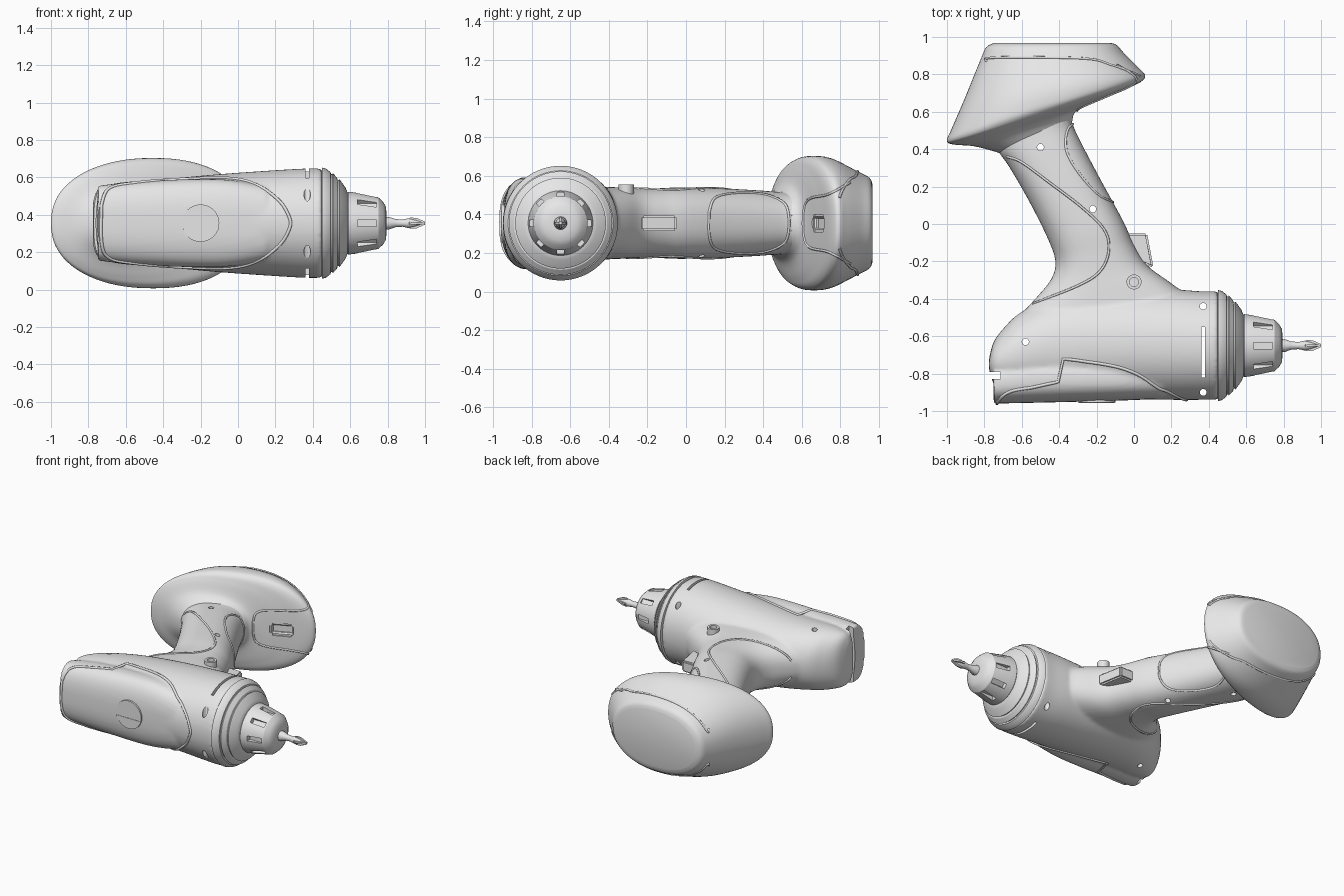
import bpy, bmesh, math
from mathutils import Vector, Matrix

cube = bpy.data.objects.get("Cube")
if cube:
    bpy.data.objects.remove(cube, do_unlink=True)

MID = 0.355      # height of the symmetry plane
AXIS = -0.65     # y of the barrel axis

grey = bpy.data.materials.new("plain_grey")
grey.use_nodes = True
grey.diffuse_color = (0.8, 0.8, 0.8, 1)
grey.node_tree.nodes["Principled BSDF"].inputs["Base Color"].default_value = (0.8, 0.8, 0.8, 1)


def finish(name, bm):
    bmesh.ops.recalc_face_normals(bm, faces=bm.faces)
    mesh = bpy.data.meshes.new(name)
    bm.to_mesh(mesh)
    bm.free()
    mesh.materials.append(grey)
    obj = bpy.data.objects.new(name, mesh)
    bpy.context.collection.objects.link(obj)
    return obj


def activate(obj):
    bpy.ops.object.select_all(action='DESELECT')
    obj.select_set(True)
    bpy.context.view_layer.objects.active = obj


def smooth(obj, degrees=35):
    activate(obj)
    bpy.ops.object.shade_smooth_by_angle(angle=math.radians(degrees))


def modify(obj, kind, **settings):
    activate(obj)
    mod = obj.modifiers.new(kind.lower(), kind)
    for key, value in settings.items():
        setattr(mod, key, value)
    bpy.ops.object.modifier_apply(modifier=mod.name)


def cut(obj, cutter):
    modify(obj, 'BOOLEAN', operation='DIFFERENCE', solver='EXACT', object=cutter)


def spline(rows, steps):
    """Catmull-Rom through rows of numbers."""
    out = []
    for i in range(len(rows) - 1):
        a, b = rows[max(i - 1, 0)], rows[i]
        c, d = rows[i + 1], rows[min(i + 2, len(rows) - 1)]
        for s in range(steps):
            t = s / steps
            out.append([0.5 * (2*q + (r - p)*t + (2*p - 5*q + 4*r - w)*t*t + (3*q - p - 3*r + w)*t**3)
                        for p, q, r, w in zip(a, b, c, d)])
    return out + [list(rows[-1])]


def loft(bm, rings, power=2.0, segs=64):
    """Closed skin through rings (x0, y0, x1, y1, half height)."""
    loops = []
    for x0, y0, x1, y1, h in rings:
        loop = []
        for k in range(segs):
            a = 2 * math.pi * k / segs
            c = math.copysign(abs(math.cos(a)) ** (2 / power), math.cos(a))
            s = math.copysign(abs(math.sin(a)) ** (2 / power), math.sin(a))
            loop.append(bm.verts.new(((x0 + x1 + c*(x1 - x0)) / 2, (y0 + y1 + c*(y1 - y0)) / 2, MID + s*h)))
        loops.append(loop)
    for p, q in zip(loops, loops[1:]):
        for k in range(segs):
            j = (k + 1) % segs
            bm.faces.new((p[k], p[j], q[j], q[k]))
    bm.faces.new(loops[0])
    bm.faces.new(loops[-1])


def turned(name, profile, segs=64):
    bm = bmesh.new()
    loft(bm, [(x, AXIS - r, x, AXIS + r, r) for x, r in profile], segs=segs)
    obj = finish(name, bm)
    smooth(obj, 25)
    return obj


def add_box(bm, centre, size, turn=Matrix()):
    bmesh.ops.create_cube(bm, size=1, matrix=Matrix.Translation(centre) @ turn @ Matrix.Diagonal((*size, 1)))


def add_rod(bm, centre, radius, depth, turn=Matrix()):
    bmesh.ops.create_cone(bm, cap_ends=True, segments=32, radius1=radius, radius2=radius, depth=depth,
                          matrix=Matrix.Translation(centre) @ turn)


# Shell: motor housing, rear cover and handle blended together
bm = bmesh.new()
housing = [(-.775, -.78, -.72, .12), (-.75, -.85, -.63, .18), (-.69, -.89, -.55, .205), (-.6, -.92, -.47, .22),
           (-.4, -.93, -.38, .235), (-.1, -.935, -.35, .262), (.2, -.94, -.35, .283), (.36, -.94, -.36, .292),
           (.45, -.94, -.36, .292)]
loft(bm, spline([(x, a, x, b, h) for x, a, b, h in housing], 5), 2.1)
cover = [(-.75, -.96, -.74, .2), (-.5, -.955, -.7, .225), (-.1, -.945, -.7, .235), (.15, -.935, -.7, .2)]
loft(bm, spline([(x, a, x, b, h) for x, a, b, h in cover], 5), 2.6)
handle = [(-.62, -.5, .34, -.42, .19), (-.51, -.38, .19, -.31, .185), (-.44, -.29, .07, -.22, .18),
          (-.42, -.2, 0, -.11, .18), (-.46, -.08, -.06, .02, .185), (-.56, .12, -.18, .24, .18),
          (-.67, .31, -.28, .43, .17), (-.72, .38, -.33, .54, .163), (-.74, .45, -.34, .62, .16)]
loft(bm, spline(handle, 5), 2.4)
shell = finish("housing_shell", bm)
modify(shell, 'REMESH', mode='VOXEL', voxel_size=0.011)
modify(shell, 'SMOOTH', factor=0.5, iterations=7)

# Battery pack, flared along a tilted rim
bm = bmesh.new()
pack = [(-.72, .38, -.33, .55, .15), (-.85, .415, -.3, .61, .2), (-.965, .425, -.12, .69, .285),
        (-1, .445, .02, .75, .33), (-.975, .51, .06, .79, .348), (-.91, .66, .025, .835, .335),
        (-.82, .88, -.05, .91, .265), (-.79, .945, -.09, .955, .235), (-.75, .967, -.12, .967, .2)]
loft(bm, spline(pack, 6), 2.25, 80)
battery = finish("battery_pack", bm)

# Raised seams laid on the surfaces
def seam(name, target, points, axis, closed=False, radius=0.007):
    """Points lie in the plane across axis; they are cast inwards along it."""
    bpy.context.view_layer.update()
    direction = Vector(axis)
    rows = spline(points + points[:1] if closed else points, 10)
    bases = []
    for u, v in rows:
        if axis[2]:
            start = Vector((u, v, 0))
        elif axis[1]:
            start = Vector((u, 0, MID + v))
        else:
            start = Vector((0, u, MID + v))
        hit, place, normal, index = target.ray_cast(start - direction * 3, direction)
        if hit:
            bases.append(place)
    if len(bases) < 2:
        return
    curve = bpy.data.curves.new(name, 'CURVE')
    curve.dimensions = '3D'
    curve.bevel_depth = radius
    curve.bevel_resolution = 1
    curve.use_fill_caps = True
    line = curve.splines.new('POLY')
    line.points.add(len(bases) - 1)
    for point, place in zip(line.points, bases):
        point.co = (*place, 1)
    line.use_cyclic_u = closed
    curve.materials.append(grey)
    bpy.context.collection.objects.link(bpy.data.objects.new(name, curve))


def mirrored(half):
    return half + [(u, -v) for u, v in reversed(half)]


grip = [(-.58, -.44), (-.3, -.33), (-.18, -.25), (-.135, -.14), (-.16, -.03), (-.28, .09), (-.45, .22),
        (-.6, .33), (-.68, .36)]
rim = [(-.79, .87), (-.74, .89), (-.27, .885), (-.12, .85), (.03, .795)]
for side, sign in (("upper", -1), ("lower", 1)):
    seam(side + "_grip_seam", shell, grip, (0, 0, sign))
    seam(side + "_battery_seam", battery, rim, (0, 0, sign))
seam("cover_seam", shell, mirrored([(-.73, .1), (-.69, .185), (-.55, .215), (-.3, .235), (-.05, .24), (.1, .205),
                                    (.22, .12), (.275, .03)]), (0, 1, 0), True, 0.009)
seam("handle_pad_seam", shell, mirrored([(.12, .06), (.15, .13), (.25, .155), (.4, .15), (.5, .11), (.53, .05)]),
     (-1, 0, 0), True)
seam("latch_seam", battery, mirrored([(.85, .21), (.74, .15), (.64, .125), (.61, .06)]), (-1, 0, 0))

# Through holes, side slots and rear vent
bm = bmesh.new()
for x, y in ((-.5, .41), (-.22, .08), (-.58, -.63), (.37, -.44), (.37, -.9)):
    add_rod(bm, (x, y, MID), 0.018, 1)
add_box(bm, (.37, -.685, MID), (.018, .27, 1))
add_box(bm, (-.75, -.81, MID), (.07, .035, 1))
cutter = finish("hole_cutter", bm)
cut(shell, cutter)
bpy.data.objects.remove(cutter, do_unlink=True)
smooth(shell, 40)

# Finger dent in the battery latch
bm = bmesh.new()
add_box(bm, (-.13, .69, MID), (.17, .05, .09), Matrix.Rotation(math.radians(24), 4, 'Z'))
bmesh.ops.bevel(bm, geom=bm.edges[:], offset=0.02, segments=3, affect='EDGES')
cutter = finish("dent_cutter", bm)
cut(battery, cutter)
bpy.data.objects.remove(cutter, do_unlink=True)
smooth(battery, 35)

# Nose rings in front of the housing
turned("nose_collar", [(.4, .27), (.445, .27), (.45, .297), (.47, .292), (.495, .272), (.497, .262), (.505, .262),
                       (.507, .268), (.53, .242), (.533, .23), (.54, .23), (.543, .235), (.575, .19), (.585, .165)])

# Chuck with eight slots
chuck = turned("chuck", [(.57, .15), (.59, .168), (.63, .163), (.75, .138), (.775, .115), (.79, .09), (.795, .05)])
bm = bmesh.new()
for k in range(8):
    turn = Matrix.Rotation(k * math.pi / 4, 4, 'X')
    add_box(bm, Vector((.69, AXIS, MID)) + turn @ Vector((0, 0, .155)), (.1, .035, .05), turn)
cutter = finish("slot_cutter", bm)
cut(chuck, cutter)
bpy.data.objects.remove(cutter, do_unlink=True)
smooth(chuck, 25)

# Screwdriver bit with a crossed tip
turned("bit_shank", [(.78, .035), (.81, .033), (.84, .022), (.88, .019), (.91, .026), (.94, .02), (.985, .007)], 16)
bm = bmesh.new()
for k in range(4):
    turn = Matrix.Rotation(k * math.pi / 2, 4, 'X')
    fin = [Vector((x, y, z)) for x, z in ((.89, 0), (.92, .03), (.955, .028), (1, .008), (1, 0)) for y in (-.006, .006)]
    verts = [bm.verts.new(turn @ p + Vector((0, AXIS, MID))) for p in fin]
    bmesh.ops.convex_hull(bm, input=verts)
finish("bit_tip", bm)

# Trigger
bm = bmesh.new()
outline = [(-.12, -.05), (.07, -.05), (.105, -.235), (.02, -.2), (-.12, -.2)]
face = bm.faces.new([bm.verts.new((x, y, MID - .04)) for x, y in outline])
grown = bmesh.ops.extrude_face_region(bm, geom=[face])
bmesh.ops.translate(bm, vec=(0, 0, .08), verts=[v for v in grown["geom"] if isinstance(v, bmesh.types.BMVert)])
bmesh.ops.bevel(bm, geom=bm.edges[:], offset=0.01, segments=2, affect='EDGES')
smooth(finish("trigger", bm))

# Side screw boss with a sunken centre
bm = bmesh.new()
add_rod(bm, (0, -.31, .49), .04, .13)
boss = finish("screw_boss", bm)
bm = bmesh.new()
add_rod(bm, (0, -.31, .55), .024, .05)
cutter = finish("boss_cutter", bm)
cut(boss, cutter)
bpy.data.objects.remove(cutter, do_unlink=True)
smooth(boss)

# Round cap on the cover, with a step across its middle
bm = bmesh.new()
add_rod(bm, (-.2, -.94, MID), .1, .03, Matrix.Rotation(math.pi / 2, 4, 'X'))
add_box(bm, (-.2, -.955, MID - .03), (.19, .006, .012))
smooth(finish("cover_cap", bm))
